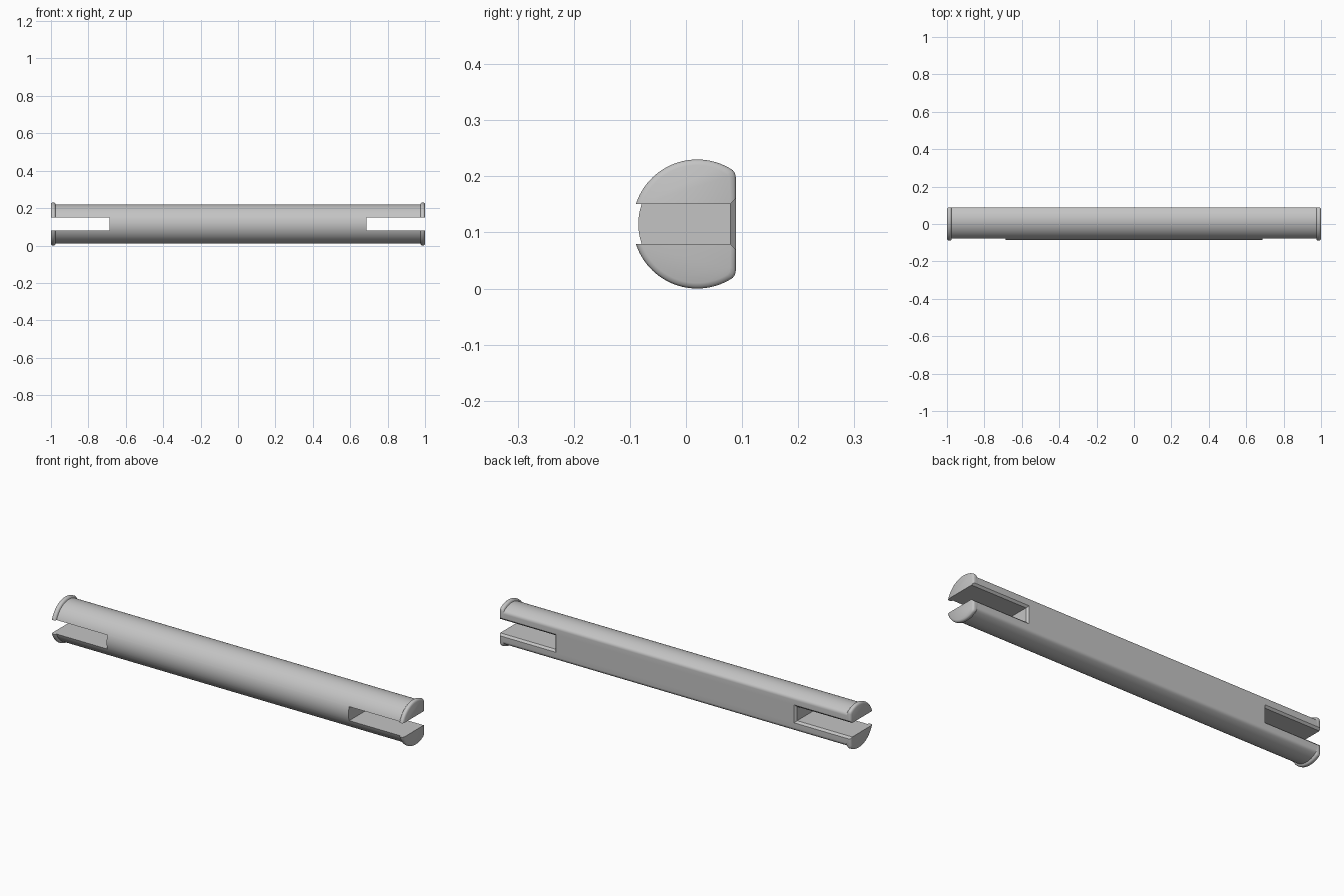
import bpy, bmesh, math

old = bpy.data.objects.get("Cube")
if old:
    bpy.data.objects.remove(old, do_unlink=True)

CY, CZ = 0.02, 0.115            # axis of the rod
BODY_R, LIP_R, FLAT = 0.105, 0.115, 0.089
SLOT_X, SLOT_H = 0.687, 0.036   # inner end and half height of the slots

grey = bpy.data.materials.new("light_grey")
grey.use_nodes = True
colour = (0.55, 0.55, 0.55, 1)
grey.diffuse_color = colour
grey.node_tree.nodes["Principled BSDF"].inputs["Base Color"].default_value = colour


def make_object(name, bm):
    bmesh.ops.recalc_face_normals(bm, faces=bm.faces)
    mesh = bpy.data.meshes.new(name)
    bm.to_mesh(mesh)
    bm.free()
    mesh.materials.append(grey)
    obj = bpy.data.objects.new(name, mesh)
    bpy.context.collection.objects.link(obj)
    return obj


def loft(name, rings):
    """Skin a list of closed rings and cap both ends."""
    bm = bmesh.new()
    loops = [[bm.verts.new(p) for p in ring] for ring in rings]
    n = len(loops[0])
    for a, b in zip(loops, loops[1:]):
        for i in range(n):
            j = (i + 1) % n
            bm.faces.new((a[i], a[j], b[j], b[i]))
    bm.faces.new(loops[0])
    bm.faces.new(loops[-1])
    return make_object(name, bm)


def d_section(x, r, flat):
    """Circle with a flat back and softened corners."""
    edge = flat - 0.006 - CY
    start = math.acos(edge / r)
    steps = 64
    pts = []
    for i in range(steps + 1):
        a = start + (2 * math.pi - 2 * start) * i / steps
        pts.append((r * math.cos(a), r * math.sin(a)))
    top = r * math.sin(start)
    corner = [(edge + 0.0042, top - 0.0055), (edge + 0.006, top - 0.0135)]
    pts += [(y, -z) for y, z in corner] + corner[::-1]
    return [(x, CY + y, CZ + z) for y, z in pts]


# Rod with a rounded lip at each end: distance from end, radius, flat position
lip = [(0, BODY_R, FLAT - 0.01), (0.003, 0.1115, FLAT - 0.0035),
       (0.006, 0.114, FLAT - 0.001), (0.010, LIP_R, FLAT),
       (0.016, LIP_R, FLAT), (0.020, 0.1135, FLAT),
       (0.023, 0.1105, FLAT), (0.025, BODY_R, FLAT)]
rings = [d_section(-1 + d, r, f) for d, r, f in lip]
rings += [d_section(1 - d, r, f) for d, r, f in reversed(lip)]
rod = loft("slotted_rod", rings)


# Open slots at both ends, chamfered where they meet the flat back
def slot_ring(y, grow, side):
    x0, x1, h = SLOT_X - grow, 1.2, SLOT_H + grow
    return [(side * x, y, CZ + z) for x, z in ((x0, -h), (x1, -h), (x1, h), (x0, h))]


bpy.context.view_layer.objects.active = rod
for side in (-1, 1):
    cutter = loft("slot_cutter", [slot_ring(-0.2, 0, side),
                                  slot_ring(FLAT - 0.01, 0, side),
                                  slot_ring(FLAT + 0.01, 0.02, side)])
    cutter.hide_render = True
    mod = rod.modifiers.new("slot", 'BOOLEAN')
    mod.operation = 'DIFFERENCE'
    mod.solver = 'EXACT'
    mod.object = cutter
    bpy.ops.object.modifier_apply(modifier=mod.name)
    bpy.data.objects.remove(cutter, do_unlink=True)

bpy.ops.object.select_all(action='DESELECT')
rod.select_set(True)
bpy.ops.object.shade_smooth_by_angle(angle=math.radians(32))
